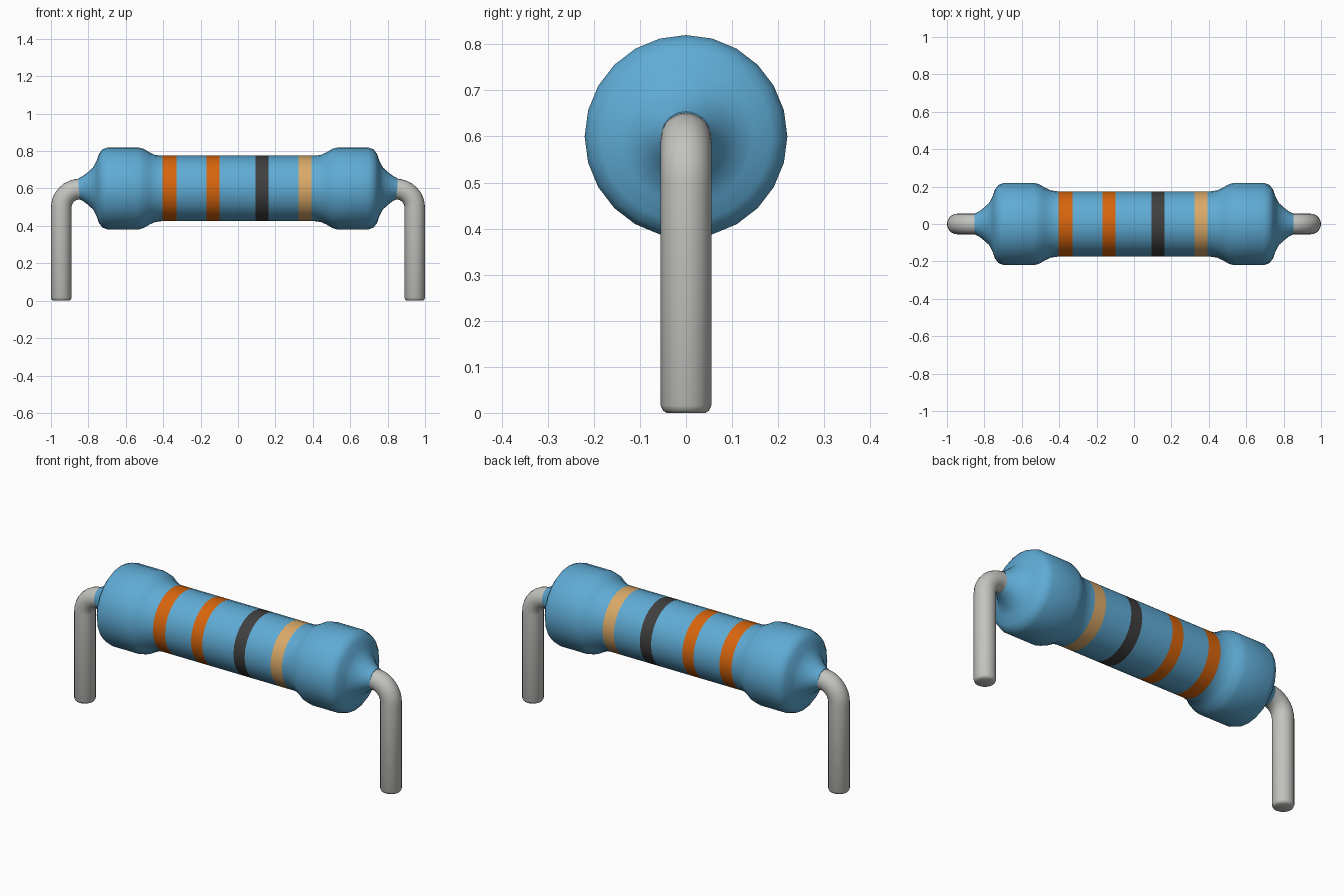
import bpy, bmesh, math
from mathutils import Vector

cube = bpy.data.objects.get("Cube")
if cube:
    bpy.data.objects.remove(cube, do_unlink=True)

AXIS_Z = 0.6


def make_material(name, rgb, roughness=0.5):
    m = bpy.data.materials.new(name)
    m.use_nodes = True
    m.diffuse_color = (*rgb, 1)
    bsdf = m.node_tree.nodes["Principled BSDF"]
    bsdf.inputs["Base Color"].default_value = (*rgb, 1)
    bsdf.inputs["Roughness"].default_value = roughness
    return m


blue = make_material("body blue", (0.115, 0.41, 0.67))
orange = make_material("band orange", (0.68, 0.13, 0.004))
black = make_material("band charcoal", (0.05, 0.05, 0.05))
tan = make_material("band tan", (0.70, 0.40, 0.14))
metal = make_material("lead grey", (0.54, 0.55, 0.52))


def tube(name, rings, sides, materials, angle):
    """Skin rings given as (centre, tangent, radius); all bend in the XZ plane."""
    bm = bmesh.new()
    side = Vector((0, 1, 0))
    loops = []
    for centre, tangent, r in rings:
        up = Vector(tangent).normalized().cross(side)
        loops.append([bm.verts.new(Vector(centre) + r * (
            math.cos(a) * up + math.sin(a) * side))
            for a in (math.tau * i / sides for i in range(sides))])
    for a, b in zip(loops, loops[1:]):
        for i in range(sides):
            j = (i + 1) % sides
            bm.faces.new((a[i], a[j], b[j], b[i]))
    bm.faces.new(loops[0])
    bm.faces.new(loops[-1])
    bmesh.ops.recalc_face_normals(bm, faces=bm.faces)
    mesh = bpy.data.meshes.new(name)
    bm.to_mesh(mesh)
    bm.free()
    obj = bpy.data.objects.new(name, mesh)
    bpy.context.collection.objects.link(obj)
    for m in materials:
        mesh.materials.append(m)
    bpy.ops.object.select_all(action='DESELECT')
    obj.select_set(True)
    bpy.context.view_layer.objects.active = obj
    bpy.ops.object.shade_smooth_by_angle(angle=math.radians(angle))
    return obj


# Body: mirrored end-cap profile (x, radius) with band edges cut in between
cap = [(-0.853, 0.054), (-0.83, 0.066), (-0.805, 0.085), (-0.775, 0.112),
       (-0.757, 0.145), (-0.743, 0.185), (-0.725, 0.209), (-0.695, 0.22),
       (-0.535, 0.22), (-0.505, 0.212), (-0.475, 0.194), (-0.445, 0.18),
       (-0.41, 0.175)]
bands = [(-0.403, -0.328, 1), (-0.168, -0.099, 1),
         (0.094, 0.163, 2), (0.323, 0.393, 3)]
profile = cap + [(x, 0.175) for b in bands for x in b[:2]]
profile += [(-x, r) for x, r in reversed(cap)]
body = tube("resistor_body", [((x, 0, AXIS_Z), (1, 0, 0), r) for x, r in profile],
            24, [blue, orange, black, tan], 50)

# Colour bands: faces between each pair of band edges
for face in body.data.polygons:
    for x0, x1, index in bands:
        if x0 < face.center.x < x1:
            face.material_index = index

# Wire leads: straight leg, quarter bend, short run into the body
R, BEND = 0.055, 0.1
for name, s in (("left_lead", 1), ("right_lead", -1)):
    leg_x = 1 - R
    rings = [((s * leg_x, 0, z), (0, 0, 1), r)
             for z, r in ((0, 0.042), (0.005, 0.05), (0.016, R))]
    for k in range(9):
        a = math.pi / 2 * k / 8
        rings.append(((s * (leg_x - BEND + BEND * math.cos(a)), 0,
                       AXIS_Z - 0.003 - BEND + BEND * math.sin(a)),
                      (-s * math.sin(a), 0, math.cos(a)), R))
    rings.append(((s * 0.78, 0, AXIS_Z - 0.003), (-s, 0, 0), R))
    tube(name, rings, 20, [metal], 50)
